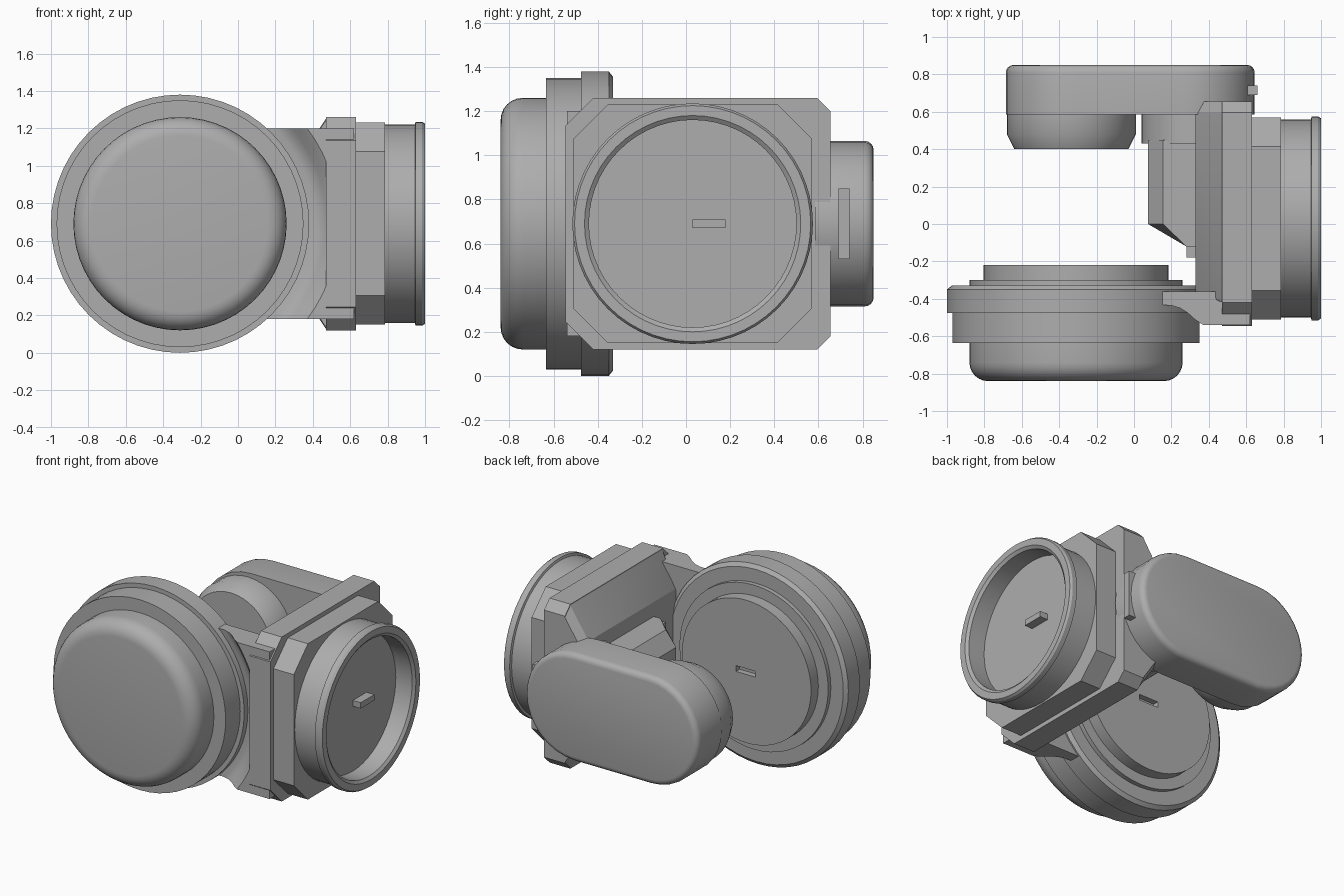
import bpy, bmesh, math
from mathutils import Vector

if "Cube" in bpy.data.objects:
    bpy.data.objects.remove(bpy.data.objects["Cube"])

grey = bpy.data.materials.new("neutral grey")
grey.diffuse_color = (0.42, 0.42, 0.42, 1)
grey.use_nodes = True
grey.node_tree.nodes["Principled BSDF"].inputs["Base Color"].default_value = grey.diffuse_color
CZ = 0.69          # height of all main axes
DX = -0.31         # x of the large disc axis


def finish(name, bm, bevel=0.0, segs=3):
    bmesh.ops.recalc_face_normals(bm, faces=bm.faces[:])
    me = bpy.data.meshes.new(name)
    bm.to_mesh(me)
    bm.free()
    ob = bpy.data.objects.new(name, me)
    bpy.context.collection.objects.link(ob)
    me.materials.append(grey)
    if bevel:
        m = ob.modifiers.new("bevel", "BEVEL")
        m.width, m.segments, m.limit_method = bevel, segs, "ANGLE"
    bpy.ops.object.select_all(action="DESELECT")
    ob.select_set(True)
    bpy.context.view_layer.objects.active = ob
    bpy.ops.object.shade_smooth_by_angle(angle=math.radians(28))
    return ob


def lathe(name, profile, axis, centre, n=48):
    """Turn (radius, position) points round a line parallel to x or y."""
    bm = bmesh.new()
    rings = []
    for r, h in profile:
        ring = []
        for i in range(n):
            a = 2 * math.pi * i / n
            u, z = centre + r * math.cos(a), CZ + r * math.sin(a)
            ring.append(bm.verts.new((u, h, z) if axis == "y" else (h, u, z)))
        rings.append(ring)
    for a, b in zip(rings, rings[1:]):
        for i in range(n):
            j = (i + 1) % n
            bm.faces.new((a[i], a[j], b[j], b[i]))
    bm.faces.new(rings[0])
    bm.faces.new(rings[-1])
    return finish(name, bm)


def loft(name, sections, bevel=0.0):
    """Join outlines with equal point counts and cap both ends."""
    bm = bmesh.new()
    loops = [[bm.verts.new(p) for p in s] for s in sections]
    for a, b in zip(loops, loops[1:]):
        for i in range(len(a)):
            j = (i + 1) % len(a)
            bm.faces.new((a[i], a[j], b[j], b[i]))
    bm.faces.new(loops[0])
    bm.faces.new(loops[-1])
    return finish(name, bm, bevel)


def box(name, lo, hi):
    bm = bmesh.new()
    bmesh.ops.create_cube(bm, size=1)
    for v in bm.verts:
        v.co = Vector([(lo[k] + hi[k]) / 2 + v.co[k] * (hi[k] - lo[k]) for k in range(3)])
    return finish(name, bm)


def rounded(r, h, rad, sign, n=6):
    """Profile points of a rounded rim ending at position h."""
    return [(r - rad + rad * math.cos(t), h - sign * rad + sign * rad * math.sin(t))
            for t in (math.pi / 2 * i / n for i in range(n + 1))]


# Large front disc with stepped rims and a domed-edge cap
disc = lathe("front_disc", [
    (0.495, -0.22), (0.495, -0.30), (0.57, -0.30), (0.57, -0.33), (0.665, -0.33),
    (0.69, -0.35), (0.69, -0.475), (0.66, -0.475), (0.66, -0.635), (0.57, -0.635)]
    + rounded(0.57, -0.84, 0.10, -1), "y", DX, 56)

# Slot in the back of the disc
slot = box("slot_cutter", (DX - 0.07, -0.26, CZ - 0.02), (DX + 0.08, -0.18, CZ + 0.02))
slot.hide_render = True
slot.hide_set(True)
cut = disc.modifiers.new("slot", "BOOLEAN")
cut.object, cut.operation, cut.solver = slot, "DIFFERENCE", "EXACT"

# Arm from the disc to the body, with a hollow flare concentric with the disc
flare = [(0.60, -0.43), (0.72, -0.435), (0.755, -0.45), (0.785, -0.475),
         (0.815, -0.51), (0.85, -0.54)]
sections = []
for i in range(17):
    dz = -0.51 + 1.02 * i / 16
    s = [(DX + math.sqrt(r * r - dz * dz), y, CZ + dz) for r, y in flare]
    s += [(0.62, -0.54, CZ + dz), (0.62, -0.36, CZ + dz)]
    s.append((s[0][0], -0.36, CZ + dz))
    sections.append(s)
loft("disc_arm", sections)


def chamfered(x, y0, y1, h, c0, c1):
    """Rectangle in the yz plane with cut corners on each side."""
    return [(x, y0, CZ - h + c0), (x, y0 + c0, CZ - h), (x, y1 - c1, CZ - h),
            (x, y1, CZ - h + c1), (x, y1, CZ + h - c1), (x, y1 - c1, CZ + h),
            (x, y0 + c0, CZ + h), (x, y0, CZ + h - c0)]


# Body block: main plate, sloped inner plate, and square collar
loft("body_plate", [chamfered(0.47, -0.545, 0.655, 0.57, 0.125, 0.06),
                    chamfered(0.63, -0.545, 0.655, 0.57, 0.125, 0.06)])
loft("body_inner_slope", [chamfered(0.33, -0.36, 0.655, 0.35, 0.01, 0.06),
                          chamfered(0.475, -0.42, 0.655, 0.57, 0.01, 0.06)])
loft("square_collar", [chamfered(0.62, -0.51, 0.57, 0.54, 0.155, 0.155),
                       chamfered(0.785, -0.51, 0.57, 0.54, 0.155, 0.155)])

# Open ring on the outer side with a recessed floor and a small key
lathe("side_ring", [(0.53, 0.78), (0.53, 0.945), (0.545, 0.95), (0.545, 0.985),
                    (0.535, 1.0), (0.49, 1.0), (0.47, 0.985), (0.47, 0.86)], "x", 0.03, 56)
box("ring_key", (0.85, 0.03, CZ - 0.02), (0.92, 0.18, CZ + 0.02))

# Rear capsule-shaped arm with a softened outer rim
stadium = []
for cx, start in ((0.27, -90), (DX, 90)):
    for i in range(17):
        a = math.radians(start + 180 * i / 16)
        stadium.append((cx, math.cos(a), math.sin(a)))
sections = []
for r, y in [(0.375, 0.585)] + rounded(0.375, 0.85, 0.04, 1, 4):
    sections.append([(cx + r * c, y, CZ + r * s) for cx, c, s in stadium])
loft("rear_arm", sections)
box("rear_arm_tab", (0.50, 0.69, CZ - 0.16), (0.66, 0.74, CZ + 0.16))

# Tapered knob on the inside of the rear arm
lathe("inner_knob", [(0.345, 0.60), (0.345, 0.48), (0.305, 0.40)], "y", -0.335, 40)

# Neck and hub linking the rear arm to the body
lathe("rear_neck", [(0.295, 0.60), (0.295, 0.43)], "y", 0.335, 40)
hub = [(0.075, 0.45), (0.075, 0.0), (0.28, -0.12), (0.36, -0.12), (0.36, 0.45)]
loft("rear_hub", [[(x + (0.08 if k and x < 0.1 else 0), y, CZ + z) for x, y in hub]
                  for k, z in ((1, -0.25), (0, -0.15), (0, 0.15), (1, 0.25))])
box("hub_foot", (0.28, -0.18, CZ - 0.2), (0.35, 0.14, CZ + 0.2))
